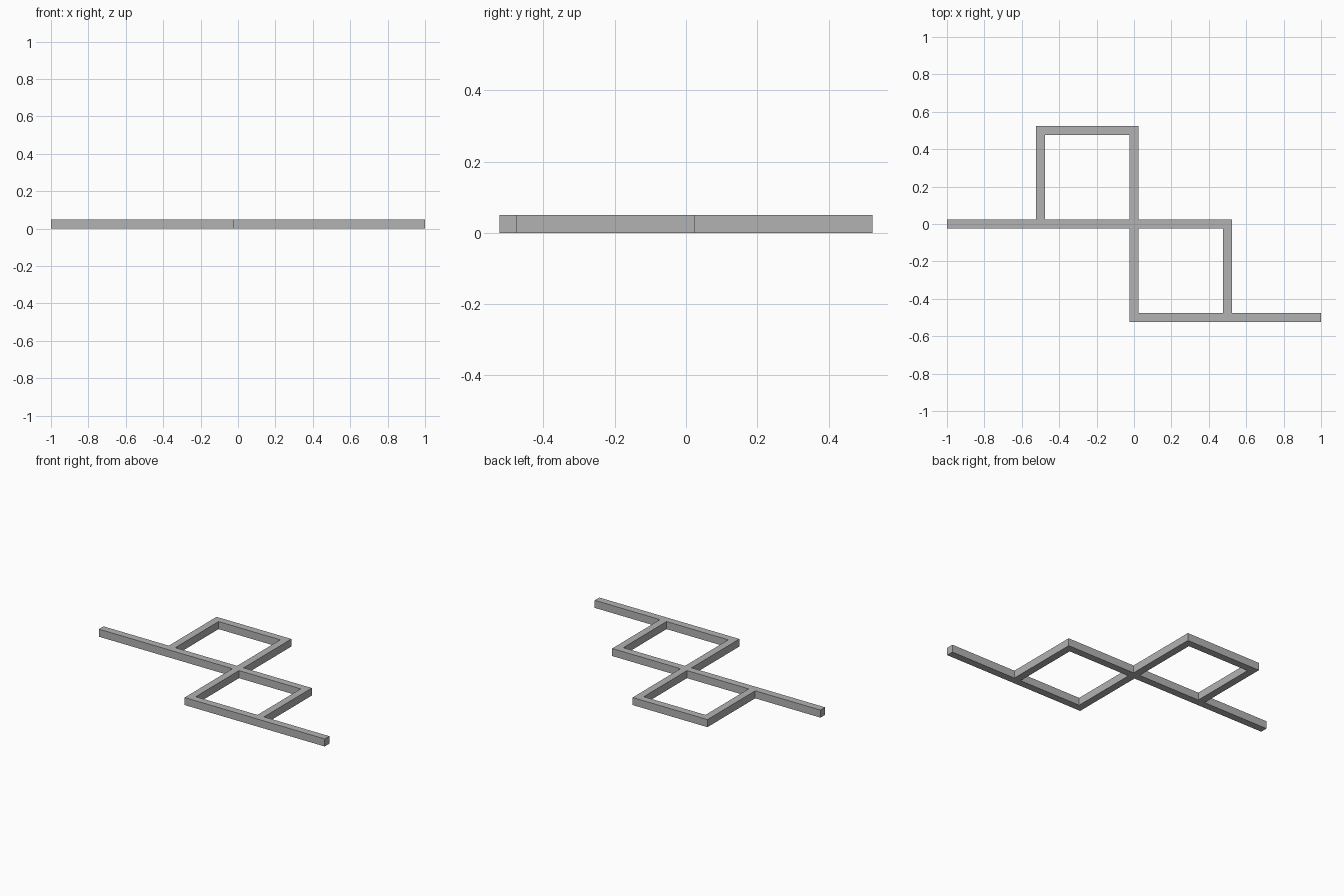
import bpy

cube = bpy.data.objects.get("Cube")
if cube:
    bpy.data.objects.remove(cube, do_unlink=True)

W = 0.048      # bar width
H = 0.05       # bar height
S = 0.499      # spacing between bar centre lines
R = W / 2

# Plain grey finish
grey = bpy.data.materials.new("plain grey")
grey.use_nodes = True
colour = (0.45, 0.45, 0.45, 1)
grey.diffuse_color = colour
grey.node_tree.nodes["Principled BSDF"].inputs["Base Color"].default_value = colour


def bar(name, x0, x1, y0, y1):
    """Flat-sided bar lying on the ground between the given limits."""
    bpy.ops.mesh.primitive_cube_add(size=1, location=((x0 + x1) / 2, (y0 + y1) / 2, H / 2))
    obj = bpy.context.object
    obj.name = name
    obj.scale = (x1 - x0, y1 - y0, H)
    bpy.ops.object.transform_apply(location=False, rotation=False, scale=True)
    obj.data.materials.append(grey)


# Long rails running side to side
for name, x0, x1, y in (
    ("back_rail", -S - R, R, S),
    ("middle_rail", -1, S + R, 0),
    ("front_rail", -R, 1, -S),
):
    bar(name, x0, x1, y - R, y + R)

# Cross bars butting between the rails, closing the two square loops
for name, x, y in (
    ("back_right_crossbar", -S, 0),
    ("back_centre_crossbar", 0, 0),
    ("front_centre_crossbar", 0, -S),
    ("front_left_crossbar", S, -S),
):
    bar(name, x - R, x + R, y + R, y + S - R)
